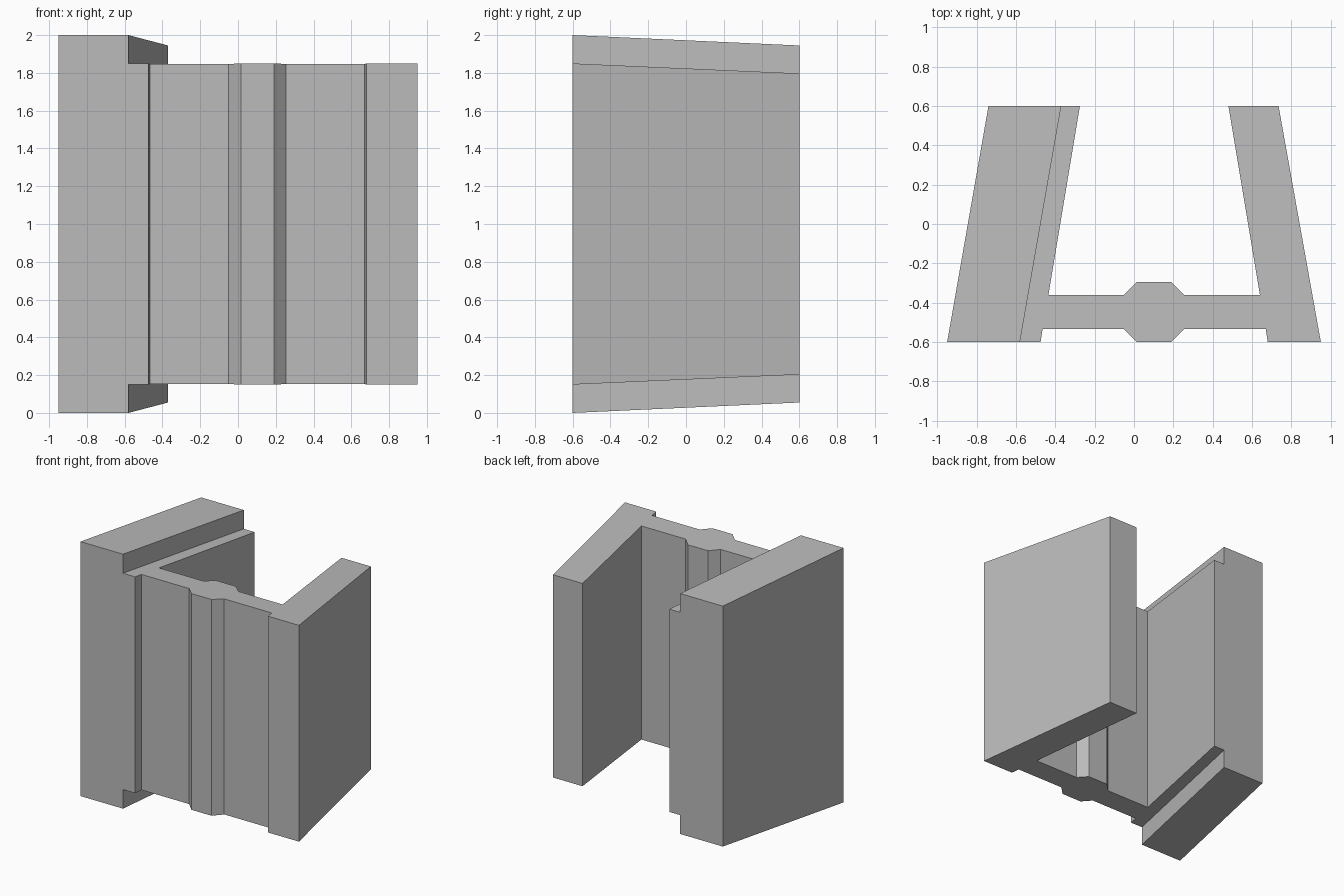
import bpy
import bmesh

cube = bpy.data.objects.get("Cube")
if cube:
    bpy.data.objects.remove(cube, do_unlink=True)

grey = bpy.data.materials.new("plain grey")
grey.use_nodes = True
colour = (0.5, 0.5, 0.5, 1)
grey.diffuse_color = colour
grey.node_tree.nodes["Principled BSDF"].inputs["Base Color"].default_value = colour

FRONT, BACK = -0.6, 0.6


def slope(y, at_front, at_back):
    """Height at depth y on a plane tilting from front to back."""
    return at_front + (at_back - at_front) * (y - FRONT) / (BACK - FRONT)


def prism(name, outline, bottom, top):
    """Upright prism whose end caps may slope from front to back."""
    bm = bmesh.new()
    low = [bm.verts.new((x, y, slope(y, *bottom))) for x, y in outline]
    high = [bm.verts.new((x, y, slope(y, *top))) for x, y in outline]
    bm.faces.new(low[::-1])
    bm.faces.new(high)
    for i in range(len(outline)):
        j = (i + 1) % len(outline)
        bm.faces.new((low[i], low[j], high[j], high[i]))
    bmesh.ops.recalc_face_normals(bm, faces=bm.faces)
    mesh = bpy.data.meshes.new(name)
    bm.to_mesh(mesh)
    bm.free()
    mesh.materials.append(grey)
    obj = bpy.data.objects.new(name, mesh)
    bpy.context.collection.objects.link(obj)
    return obj


# Web faces with the thickened rib in the middle
rib_front = [(-0.05, -0.535), (0.015, -0.6), (0.19, -0.6), (0.255, -0.535)]
rib_back = [(0.255, -0.36), (0.19, -0.295), (0.015, -0.295), (-0.05, -0.36)]

# Whole plan: thick right wall, web, thin left wall
outline = (
    [(-0.95, FRONT), (-0.475, FRONT), (-0.465, -0.535)]
    + rib_front
    + [(0.67, -0.535), (0.68, FRONT), (0.95, FRONT), (0.735, BACK), (0.48, BACK), (0.64, -0.36)]
    + rib_back
    + [(-0.435, -0.36), (-0.275, BACK), (-0.74, BACK)]
)
body = prism("channel_body", outline, (0, 0.055), (2, 1.945))

# Cut everything beside the tall slab down to the shorter height
slab_x = (-0.58, -0.37)
step = (slab_x[1] - slab_x[0]) / 4
beside = [
    (slab_x[0] - step, FRONT - 0.3), (1.3, FRONT - 0.3),
    (1.3, BACK + 0.3), (slab_x[1] + step, BACK + 0.3),
]
cutters = [
    prism("upper_step_cutter", beside, (1.85, 1.797), (3, 3)),
    prism("lower_step_cutter", beside, (-1, -1), (0.15, 0.203)),
]
bpy.context.view_layer.objects.active = body
for cutter in cutters:
    cutter.hide_render = True
    cut = body.modifiers.new(cutter.name, "BOOLEAN")
    cut.operation = "DIFFERENCE"
    cut.solver = "EXACT"
    cut.object = cutter
    bpy.ops.object.modifier_apply(modifier=cut.name)
for cutter in cutters:
    bpy.data.objects.remove(cutter, do_unlink=True)
